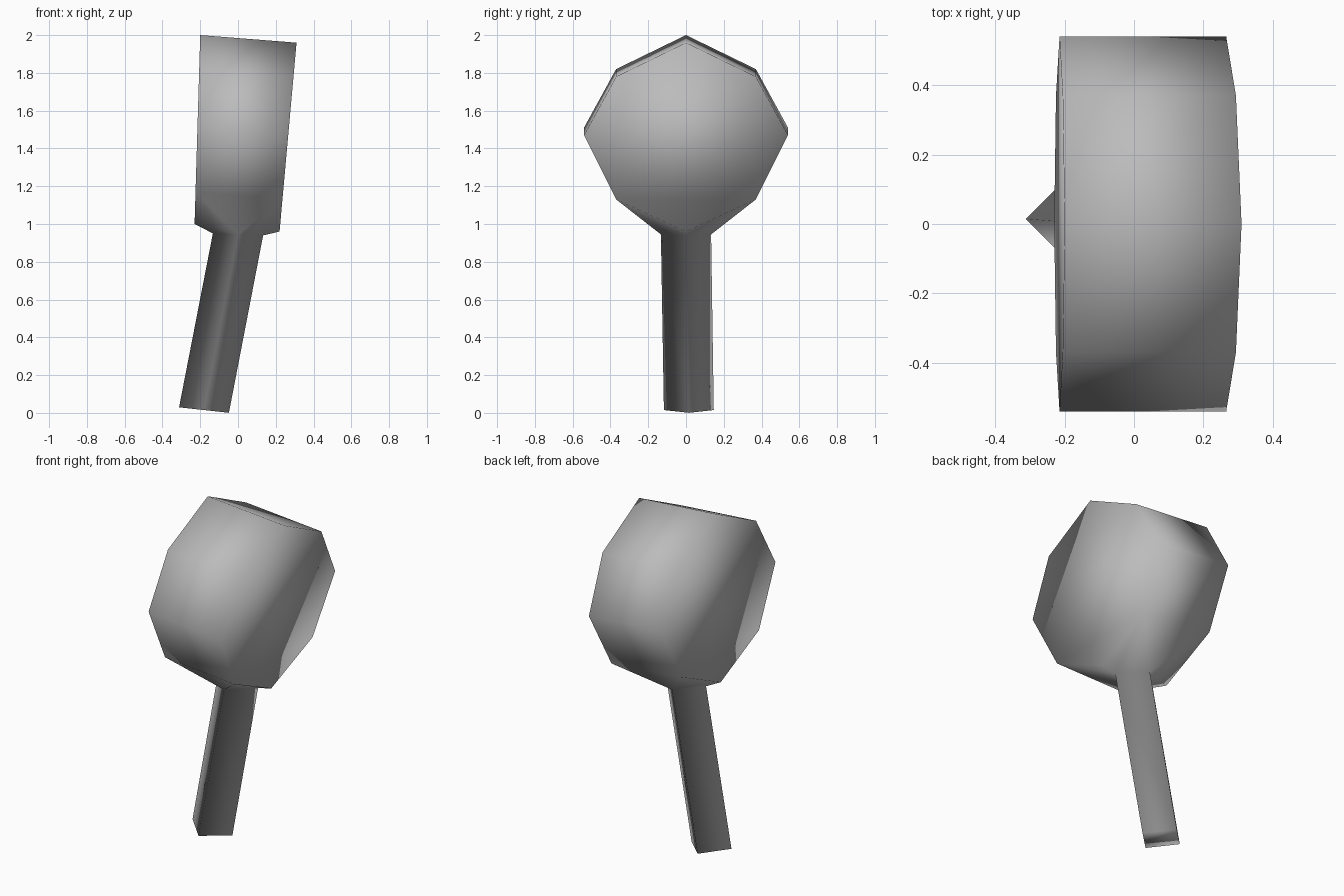
import bpy, bmesh

cube = bpy.data.objects.get("Cube")
if cube:
    bpy.data.objects.remove(cube)

# One plain grey finish
grey = bpy.data.materials.new("plain grey")
grey.use_nodes = True
colour = (0.5, 0.5, 0.5, 1)
grey.diffuse_color = colour
grey.node_tree.nodes["Principled BSDF"].inputs["Base Color"].default_value = colour

# Eight-sided head outline as (y, height from centre), mirrored in y
half = [(0, 0.5), (0.37, 0.32), (0.54, 0.01), (0.37, -0.33), (0, -0.5)]
outline = half + [(-y, h) for y, h in half[3:0:-1]]

bm = bmesh.new()


def head_ring(x, lean, z):
    return [bm.verts.new((x + lean * h, y, z + h)) for y, h in outline]


def handle_ring(x, y, z, r, tilt):
    """Diamond section: left, front, right, back corners."""
    corners = [(-r, 0), (0, -r), (r, 0), (0, r)]
    return [bm.verts.new((x + dx, y + dy, z - tilt * dx)) for dx, dy in corners]


# Head: two leaning flat ends
a = head_ring(-0.215, 0.03, 1.5)
b = head_ring(0.265, 0.09, 1.46)
bm.faces.new(a)
bm.faces.new(b)

# Head wall, leaving out the two lowest panels for the neck
for i in range(8):
    j = (i + 1) % 8
    if 4 not in (i, j):
        bm.faces.new((a[i], a[j], b[j], b[i]))

# Handle: tilted square bar set corner-on
top = handle_ring(0, 0, 0.945, 0.133, 0.04)
foot = handle_ring(-0.18, 0.015, 0.015, 0.132, 0.11)
for i in range(4):
    j = (i + 1) % 4
    bm.faces.new((top[i], top[j], foot[j], foot[i]))
bm.faces.new(foot)

# Neck: panels joining the lower head to the handle on both sides
left, front, right, back = top
for side, k in ((front, 5), (back, 3)):
    bm.faces.new((a[4], left, side, a[k]))
    bm.faces.new((a[k], side, b[k]))
    bm.faces.new((b[k], side, right, b[4]))

bmesh.ops.recalc_face_normals(bm, faces=bm.faces)
for face in bm.faces:
    face.smooth = True

mesh = bpy.data.meshes.new("head_and_handle")
bm.to_mesh(mesh)
bm.free()
mesh.materials.append(grey)
bpy.context.collection.objects.link(bpy.data.objects.new("head_and_handle", mesh))
